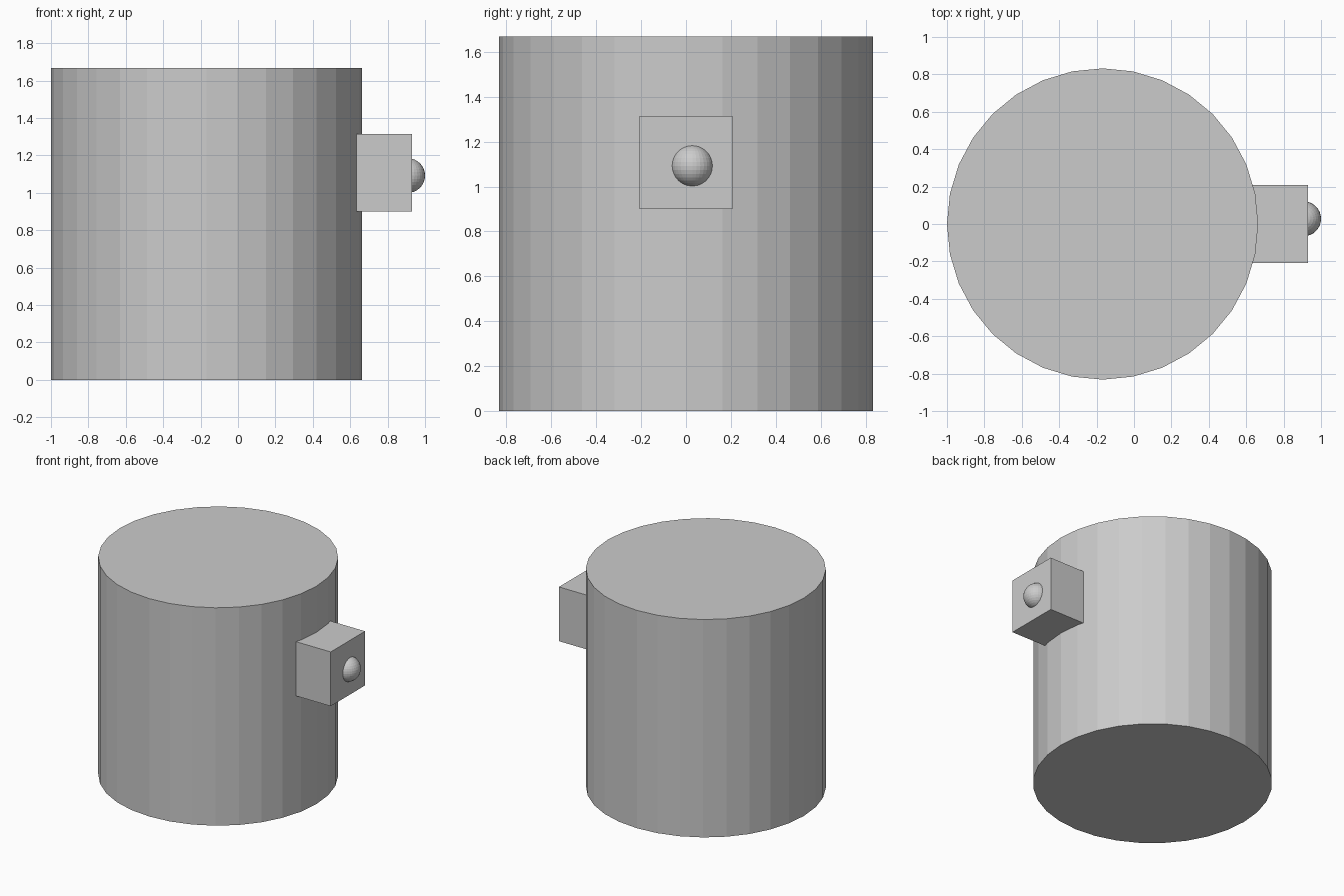
import bpy

if "Cube" in bpy.data.objects:
    bpy.data.objects.remove(bpy.data.objects["Cube"])

# Main drum: 32-sided flat-shaded cylinder standing on the ground
R, H = 0.832, 1.667
bpy.ops.mesh.primitive_cylinder_add(vertices=32, radius=R, depth=H,
                                    location=(-1 + R, 0, H / 2))
bpy.context.object.name = "drum_body"

# Cube housing sunk into the right side of the drum
S = 0.415
bpy.ops.mesh.primitive_cube_add(size=S, location=(0.93 - S / 2, 0, 1.107))
bpy.context.object.name = "side_block"

# Round button set slightly off-centre in the outer face of the block
r = 0.093
bpy.ops.mesh.primitive_uv_sphere_add(segments=32, ring_count=16, radius=r,
                                     location=(1 - r, 0.028, 1.092))
bpy.context.object.name = "button"
